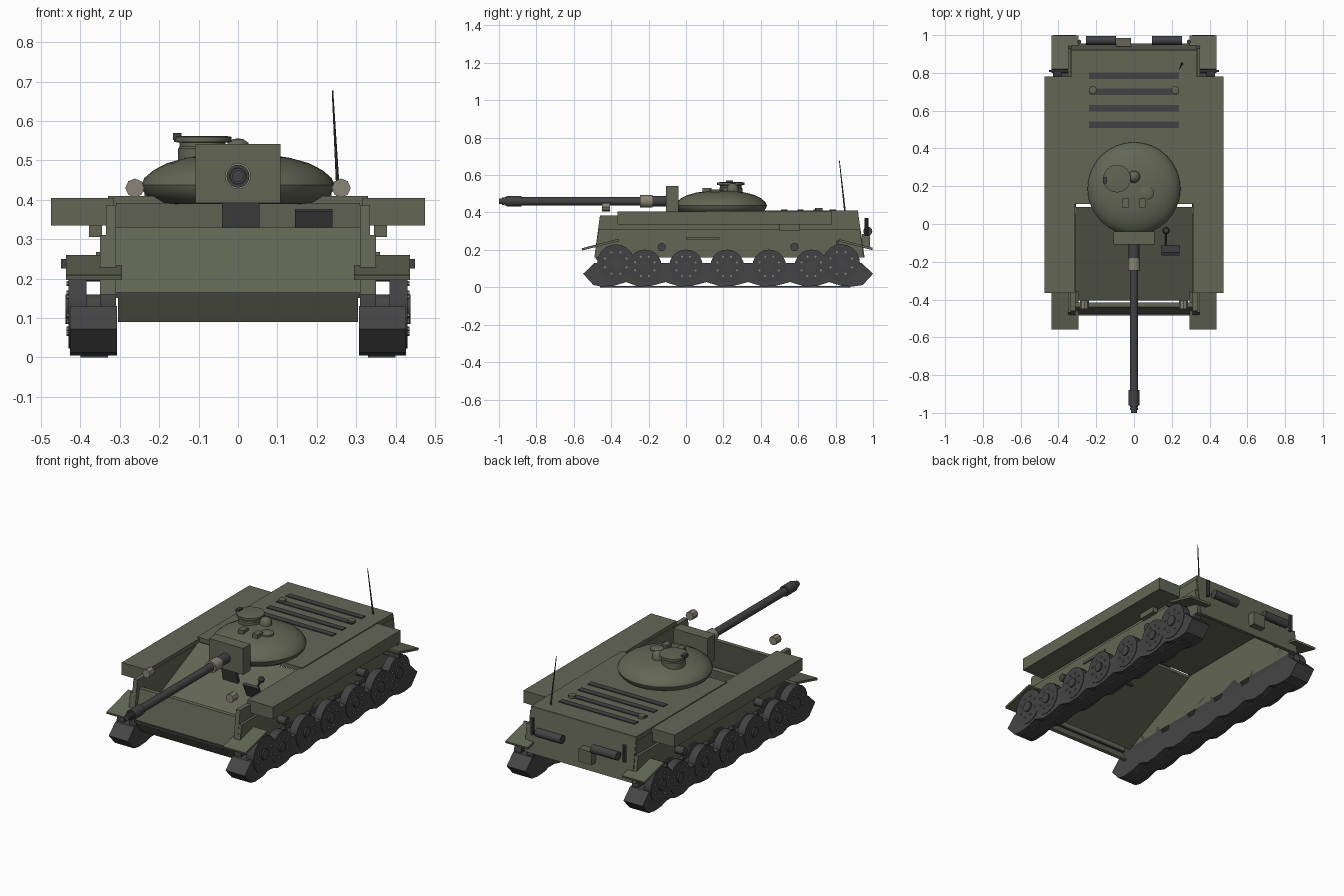
import bpy, bmesh, math
from mathutils import Vector

if "Cube" in bpy.data.objects:
    bpy.data.objects.remove(bpy.data.objects["Cube"])


def material(name, rgb):
    m = bpy.data.materials.new(name)
    m.diffuse_color = (*rgb, 1)
    m.use_nodes = True
    m.node_tree.nodes["Principled BSDF"].inputs["Base Color"].default_value = m.diffuse_color
    return m


GREEN = material("olive_paint", (0.125, 0.135, 0.09))
DARK = material("dark_metal", (0.055, 0.055, 0.058))
RUBBER = material("track_metal", (0.06, 0.06, 0.062))
GLASS = material("lamp_glass", (0.25, 0.23, 0.18))


def finish(name, bm, mat, smooth=False):
    bmesh.ops.recalc_face_normals(bm, faces=bm.faces)
    me = bpy.data.meshes.new(name)
    bm.to_mesh(me)
    bm.free()
    ob = bpy.data.objects.new(name, me)
    bpy.context.collection.objects.link(ob)
    me.materials.append(mat)
    if smooth:
        bpy.ops.object.select_all(action='DESELECT')
        ob.select_set(True)
        bpy.context.view_layer.objects.active = ob
        bpy.ops.object.shade_smooth_by_angle(angle=math.radians(35))
    return ob


def box(name, x, y, z, mat=GREEN, rx=0.0):
    """Box from (min, max) ranges, optionally tilted about x."""
    bm = bmesh.new()
    bmesh.ops.create_cube(bm, size=1)
    for v in bm.verts:
        v.co = [v.co[i] * (r[1] - r[0]) for i, r in enumerate((x, y, z))]
    ob = finish(name, bm, mat)
    ob.location = [(r[0] + r[1]) / 2 for r in (x, y, z)]
    ob.rotation_euler.x = rx
    return ob


def rod(name, a, b, r, mat=DARK, seg=16, r2=None):
    """Cylinder between two points."""
    a, b = Vector(a), Vector(b)
    bm = bmesh.new()
    bmesh.ops.create_cone(bm, cap_ends=True, segments=seg, radius1=r,
                          radius2=r if r2 is None else r2, depth=(b - a).length)
    ob = finish(name, bm, mat, smooth=seg > 8)
    ob.location = (a + b) / 2
    ob.rotation_euler = (b - a).to_track_quat('Z', 'Y').to_euler()
    return ob


def prism(name, profile, x0, x1, mat=GREEN):
    """(y, z) outline extruded along x."""
    bm = bmesh.new()
    f = bm.faces.new([bm.verts.new((x0, y, z)) for y, z in profile])
    ex = bmesh.ops.extrude_face_region(bm, geom=[f])['geom']
    for v in ex:
        if isinstance(v, bmesh.types.BMVert):
            v.co.x = x1
    return finish(name, bm, mat)


def lathe(name, profile, loc, mat=GREEN, seg=32):
    """(r, z) profile spun around a vertical axis."""
    bm = bmesh.new()
    vs = [bm.verts.new((r, 0, z)) for r, z in profile]
    es = [bm.edges.new(p) for p in zip(vs, vs[1:])]
    bmesh.ops.spin(bm, geom=vs + es, cent=(0, 0, 0), axis=(0, 0, 1),
                   angle=2 * math.pi, steps=seg)
    bmesh.ops.remove_doubles(bm, verts=bm.verts, dist=1e-4)
    ob = finish(name, bm, mat, smooth=True)
    ob.location = loc
    return ob


# Hull plates: open belly, sloped glacis behind a low front plate
box("engine_deck", (-.33, .33), (.105, .92), (.385, .41))
prism("glacis_plate", [(-.405, .15), (.09, .375), (.09, .392), (-.405, .167)], -.31, .31)
prism("front_plate", [(-.475, .165), (-.44, .33), (-.415, .33), (-.45, .165)], -.31, .31)
prism("bow_seam", [(-.485, .155), (-.485, .165), (-.45, .165), (-.45, .155)], -.31, .31, DARK)
prism("lower_bow_plate", [(-.485, .158), (-.44, .09), (-.425, .095), (-.465, .158)], -.305, .305)
prism("rear_plate", [(.92, .40), (.955, .16), (.935, .16), (.90, .40)], -.33, .33)

# Track outline with a wavy underside
wheel_y = [-.22, 0, .22, .445, .67]
track = [(-.49, .13), (-.55, .072), (-.495, .012)]
lows = [-.42, -.22, 0, .22, .445, .67, .86]
for a, b in zip(lows, lows[1:]):
    track += [(a - .035, .004), (a + .035, .008), ((a + b) / 2, .028)]
track += [(.83, .008), (.89, .004), (.945, .012), (1.0, .072), (.94, .13)]

for s, side in ((1, "right"), (-1, "left")):
    def X(a, b):
        return (min(s * a, s * b), max(s * a, s * b))

    # Side wall and fender boxes
    prism(side + "_hull_wall", [(-.49, .16), (-.46, .385), (.92, .385), (.95, .16)],
          s * .31, s * .335)
    prism(side + "_lower_wall", [(-.49, .16), (-.468, .31), (.93, .31), (.95, .16)],
          s * .335, s * .35)
    box(side + "_fender_box", X(.315, .475), (-.365, .78), (.335, .405))
    box(side + "_tool_box", X(.345, .378), (.50, .61), (.305, .35))
    box(side + "_side_rail", X(.345, .36), (0, .18), (.255, .268))
    box(side + "_front_mudguard", X(.295, .437), (-.56, -.355), (.222, .234), rx=.25)
    box(side + "_rear_mudguard", X(.295, .437), (.815, 1.0), (.222, .234), rx=-.25)
    box(side + "_rear_fender_strip", X(.34, .45), (.805, .815), (.225, .25), DARK)

    # Running gear
    prism(side + "_track", track, s * .307, s * .427, RUBBER)
    box(side + "_track_pad", X(.33, .40), (-.46, .88), (0, .008), RUBBER)
    axles = [(y, .112, .09) for y in wheel_y] + [(-.375, .13, .1), (.83, .13, .1)]
    for y, z, r in axles:
        rod(side + "_wheel_outer", (s * .385, y, z), (s * .43, y, z), r, DARK, 20)
        rod(side + "_wheel_inner", (s * .31, y, z), (s * .35, y, z), r, DARK, 20)
        rod(side + "_wheel_axle", (s * .31, y, z), (s * .438, y, z), r * .3, RUBBER, 12)
        for k in range(8):
            t = k * math.pi / 4 + .39
            p = (y + r * .62 * math.cos(t), z + r * .62 * math.sin(t))
            rod(side + "_wheel_bolt", (s * .42, *p), (s * .436, *p), .006, GLASS, 6)
    for y in (-.13, .58):
        rod(side + "_return_roller", (s * .34, y, .215), (s * .40, y, .215), .022, RUBBER, 12)

    # Headlights, exhausts and deck caps
    rod(side + "_headlight", (s * .262, -.45, .43), (s * .262, -.405, .43), .024, GLASS, 8)
    rod(side + "_muffler", (s * .095, .972, .30), (s * .255, .972, .30), .024)
    rod(side + "_exhaust_pipe", (s * .29, .965, .275), (s * .29, .965, .37), .011, DARK, 10)
    rod(side + "_deck_cap", (s * .218, .71, .405), (s * .218, .71, .423), .02, GREEN)

box("rear_tool_box", (-.095, -.015), (.94, .985), (.21, .285))
for y in (.525, .612, .70, .785):
    box("engine_grille", (-.238, .238), (y - .017, y + .017), (.405, .415), DARK)
rod("antenna", (.255, .85, .405), (.24, .82, .677), .005, DARK, 8, .002)

# Driver pedals and lever on the glacis
box("pedal_plate", (-.04, .055), (-.085, -.07), (.29, .405), DARK, .25)
box("small_pedal_plate", (.145, .24), (-.145, -.13), (.28, .378), DARK, .45)
rod("lever_rod", (.17, -.11, .30), (.17, -.035, .35), .006, DARK, 8)
lathe("lever_knob", [(0, -.018), (.013, -.013), (.018, 0), (.013, .013), (0, .018)],
      (.17, -.035, .355), DARK, 12)

# Turret and roof fittings
lathe("turret", [(0, .388), (.20, .39), (.225, .405), (.241, .422), (.246, .438), (.238, .455),
                 (.215, .475), (.18, .493), (.13, .507), (.07, .515), (0, .518)], (0, .187, 0))
lathe("cupola", [(0, .48), (.062, .48), (.062, .53), (.058, .535), (.058, .545), (.073, .547),
                 (.073, .56), (.06, .562), (0, .562)], (-.09, .24, 0), GREEN, 24)
box("cupola_sight", (-.165, -.143), (.215, .25), (.552, .57), DARK)
lathe("roof_dome", [(.032, .50), (.032, .53), (.026, .545), (.013, .554), (0, .556)],
      (0, .25, 0), GREEN, 16)
lathe("loader_hatch", [(0, .49), (.037, .49), (.037, .52), (.03, .524), (0, .524)],
      (.068, .163, 0), GREEN, 20)
for x in (-.045, .045):
    box("periscope", (x - .017, x + .017), (.088, .135), (.49, .532))

# Gun
box("mantlet", (-.108, .108), (-.108, -.04), (.392, .542))
for name, y0, y1, r, mat in [
        ("barrel", -.10, -.97, .022, DARK), ("barrel_root", -.10, -.18, .028, DARK),
        ("barrel_collar", -.18, -.245, .033, GLASS), ("muzzle_brake", -.88, -.96, .029, DARK),
        ("muzzle_tip", -.96, -1.0, .015, DARK), ("muzzle_ring", -.972, -.985, .02, DARK)]:
    rod(name, (0, y0, .46), (0, y1, .46), r, mat, 20)
